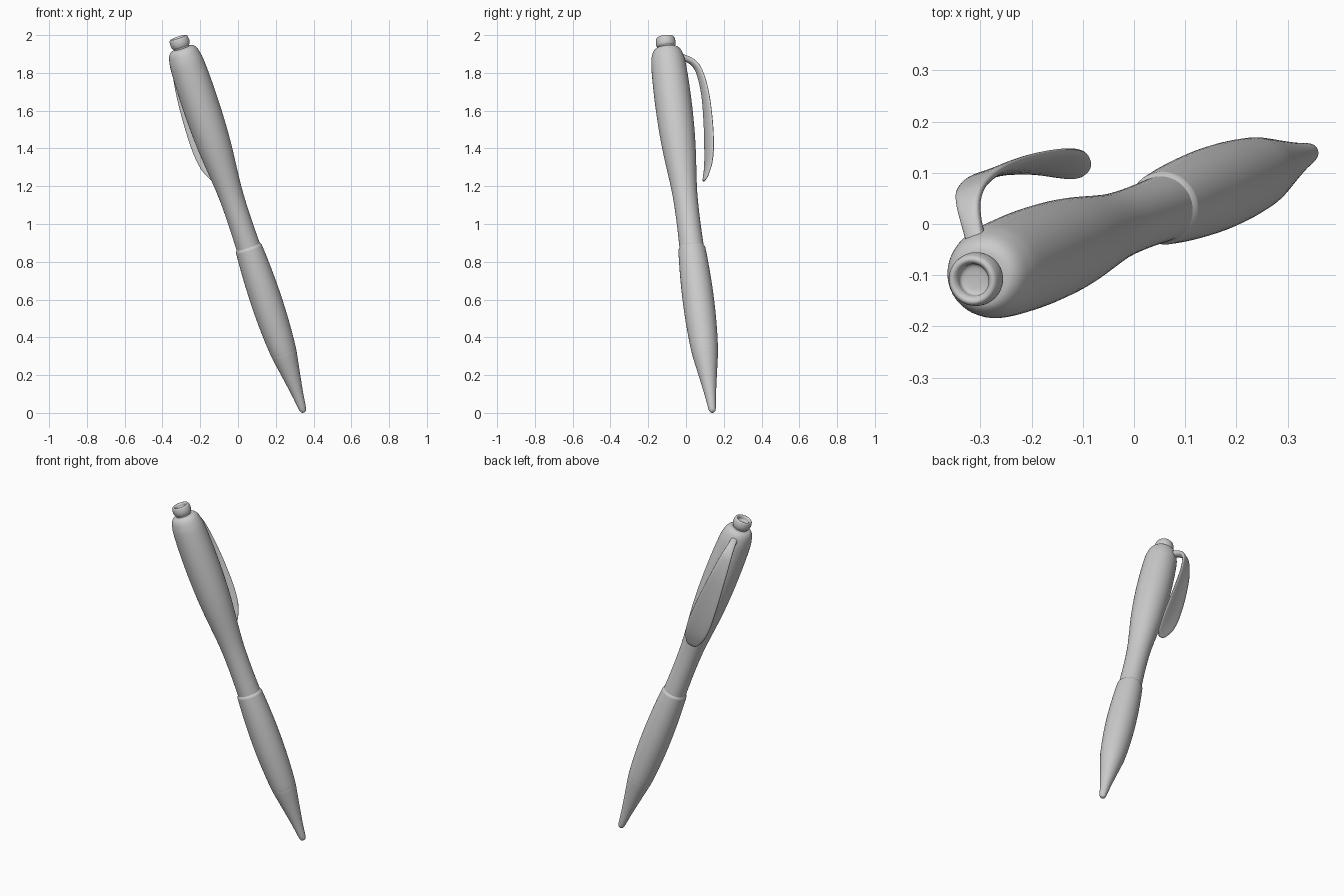
import bpy, bmesh, math
from mathutils import Vector, Matrix

if "Cube" in bpy.data.objects:
    bpy.data.objects.remove(bpy.data.objects["Cube"])

# Pen frame: local z runs tip -> button, local y points towards the clip
TIP = Vector((0.348, 0.141, 0.002))
axis = Vector((-0.66, -0.25, 1.97)).normalized()
out = Vector((-0.25, 0.66, 0)).normalized()
side = out.cross(axis)
FRAME = Matrix.Translation(TIP) @ Matrix((side, out, axis)).transposed().to_4x4()


def smooth_path(pts, steps):
    """Catmull-Rom samples through tuples of any length."""
    pts = [Vector(p) for p in pts]
    p = [pts[0]] + pts + [pts[-1]]
    res = []
    for i in range(1, len(p) - 2):
        a, b, c, d = p[i - 1:i + 3]
        for k in range(steps):
            t = k / steps
            res.append(0.5 * (2 * b + (c - a) * t + (2 * a - 5 * b + 4 * c - d) * t * t
                              + (3 * b - a - 3 * c + d) * t ** 3))
    return res + [pts[-1]]


def loft(name, rings, angle=40):
    """Skin a list of equal-length point rings and cap both ends."""
    bm = bmesh.new()
    vs = [[bm.verts.new(FRAME @ Vector(p)) for p in r] for r in rings]
    n = len(rings[0])
    for a, b in zip(vs, vs[1:]):
        for i in range(n):
            j = (i + 1) % n
            bm.faces.new((a[i], a[j], b[j], b[i]))
    bm.faces.new(vs[0][::-1])
    bm.faces.new(vs[-1])
    bmesh.ops.recalc_face_normals(bm, faces=bm.faces)
    me = bpy.data.meshes.new(name)
    bm.to_mesh(me)
    bm.free()
    ob = bpy.data.objects.new(name, me)
    bpy.context.collection.objects.link(ob)
    bpy.ops.object.select_all(action='DESELECT')
    ob.select_set(True)
    bpy.context.view_layer.objects.active = ob
    bpy.ops.object.shade_smooth_by_angle(angle=math.radians(angle))
    return ob


def lathe(name, profile, steps=4, n=48):
    """Revolve (distance along pen, radius) points."""
    rings = []
    for t, r in smooth_path(profile, steps):
        rings.append([(r * math.cos(2 * math.pi * i / n), r * math.sin(2 * math.pi * i / n), t)
                      for i in range(n)])
    return loft(name, rings)


# Writing nose cone
lathe("nose_cone", [(0, 0.004), (0.003, 0.011), (0.012, 0.017), (0.035, 0.0215), (0.106, 0.031),
                    (0.212, 0.0485), (0.29, 0.062), (0.332, 0.0685), (0.335, 0.066)])

# Swollen grip with a rounded collar at its top
lathe("grip", [(0.336, 0.066), (0.339, 0.0695), (0.425, 0.0765), (0.53, 0.0815), (0.637, 0.083),
               (0.75, 0.081), (0.85, 0.0765), (0.91, 0.0725), (0.923, 0.0705), (0.935, 0.063)])

# Upper barrel with narrow waist and domed shoulder
lathe("barrel", [(0.925, 0.0645), (0.98, 0.0635), (1.07, 0.0625), (1.18, 0.064), (1.28, 0.0695),
                 (1.49, 0.0885), (1.66, 0.096), (1.82, 0.0965), (1.95, 0.092), (2.0, 0.085),
                 (2.03, 0.075), (2.046, 0.06), (2.05, 0.042)])

# Push button with dished top
lathe("push_button", [(2.04, 0.043), (2.055, 0.043), (2.062, 0.049), (2.08, 0.0525), (2.1, 0.050),
                      (2.108, 0.045), (2.108, 0.038), (2.1, 0.032), (2.085, 0.028), (2.082, 0.002)])

# Pocket clip: leaf-shaped blade (distance along pen, distance out, half width, half thickness)
stations = smooth_path([
    (2.0, 0.075, 0.019, 0.017), (1.985, 0.115, 0.021, 0.015), (1.96, 0.147, 0.026, 0.013),
    (1.91, 0.170, 0.034, 0.011), (1.8, 0.184, 0.046, 0.010), (1.65, 0.181, 0.059, 0.010),
    (1.5, 0.168, 0.066, 0.010), (1.4, 0.152, 0.060, 0.009), (1.335, 0.132, 0.041, 0.008),
    (1.312, 0.122, 0.026, 0.007), (1.302, 0.117, 0.008, 0.004)], 5)
rings = []
for k, (t, d, w, h) in enumerate(stations):
    a, b = stations[max(k - 1, 0)], stations[min(k + 1, len(stations) - 1)]
    tan = Vector((0, b[1] - a[1], b[0] - a[0])).normalized()
    nor = Vector((1, 0, 0)).cross(tan)
    ring = []
    for i in range(24):
        ang = 2 * math.pi * i / 24
        u = math.cos(ang)
        s = math.sin(ang)
        lift = h * math.copysign(abs(s) ** 0.7, s) + 0.12 * w * (u * u - 0.4)
        ring.append(Vector((w * u, d, t)) + nor * lift)
    rings.append(ring)
loft("pocket_clip", rings, 60)
